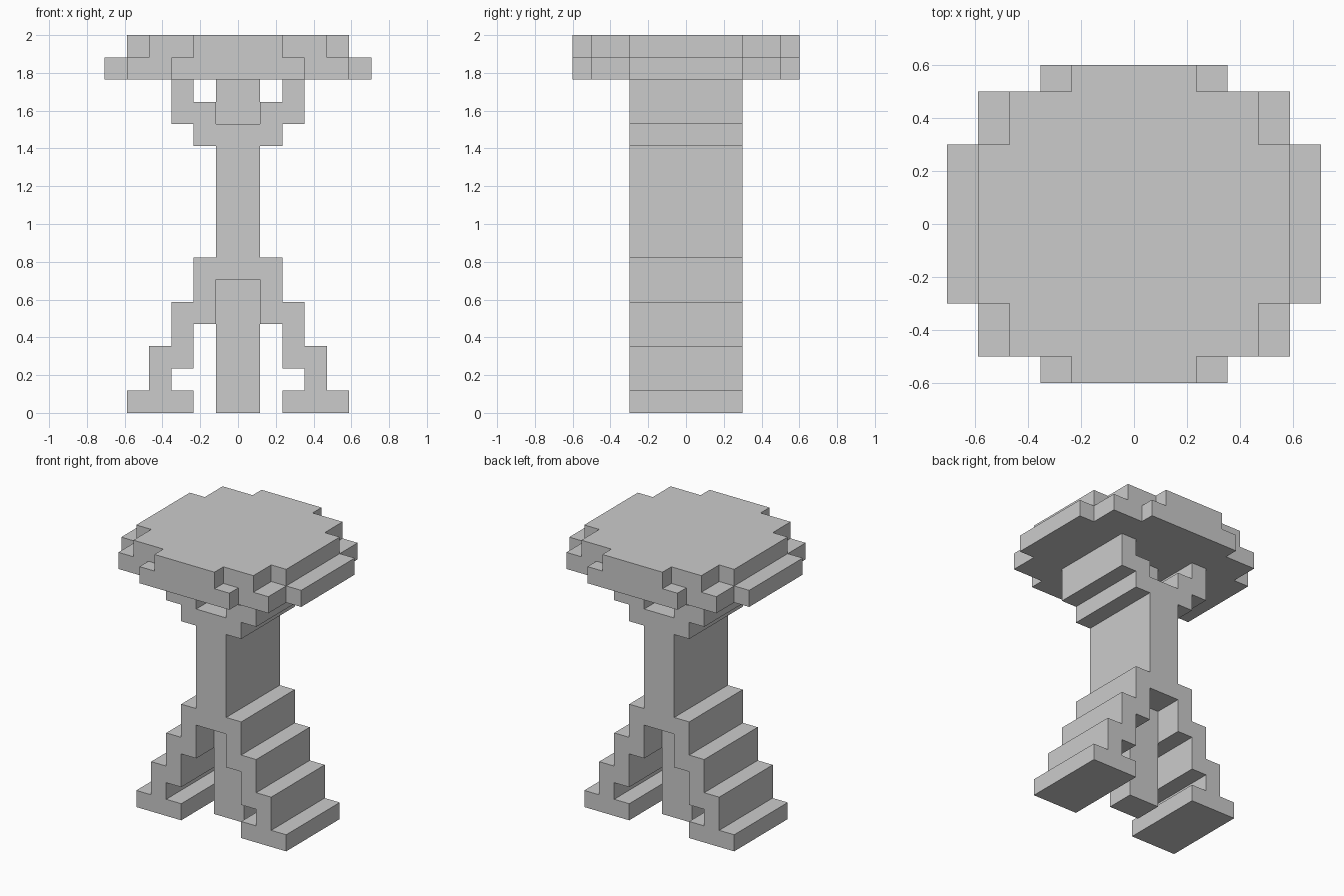
import bpy, bmesh
from mathutils import Vector

if "Cube" in bpy.data.objects:
    bpy.data.objects.remove(bpy.data.objects["Cube"])

U = 2 / 17   # step size of the stair pattern in x and z


def extrude(name, points, vec):
    """Closed polygon swept along vec."""
    bm = bmesh.new()
    face = bm.faces.new([bm.verts.new(p) for p in points])
    res = bmesh.ops.extrude_face_region(bm, geom=[face])
    verts = [v for v in res["geom"] if isinstance(v, bmesh.types.BMVert)]
    bmesh.ops.translate(bm, verts=verts, vec=Vector(vec))
    bmesh.ops.recalc_face_normals(bm, faces=bm.faces)
    mesh = bpy.data.meshes.new(name)
    bm.to_mesh(mesh)
    bm.free()
    obj = bpy.data.objects.new(name, mesh)
    bpy.context.collection.objects.link(obj)
    return obj


def front_profile(name, half, depth):
    """Right-half x/z outline, mirrored in x and given a depth in y."""
    outline = half + [(-x, z) for x, z in reversed(half)]
    return extrude(name, [(x * U, -depth / 2, z * U) for x, z in outline], (0, depth, 0))


def top_layer(name, quarter, z):
    """Quarter x/y outline (x in steps), mirrored both ways, one step thick."""
    right = [(x, -y) for x, y in reversed(quarter)] + quarter
    outline = right + [(-x, y) for x, y in reversed(right)]
    return extrude(name, [(x * U, y, z * U) for x, y in outline], (0, 0, U))


# Stepped legs, column and upper brackets in one profile
front_profile("stepped_frame", [
    (1, 6), (1, 4), (2, 4), (2, 2), (3, 2), (3, 1), (2, 1), (2, 0),
    (5, 0), (5, 1), (4, 1), (4, 3), (3, 3), (3, 5), (2, 5), (2, 7),
    (1, 7), (1, 12), (2, 12), (2, 13), (3, 13), (3, 15), (2, 15),
    (2, 14), (1, 14), (1, 13)], 0.6)

# Recessed centre posts below and above the column
for name, z0, z1 in (("lower_post", 0, 6), ("upper_post", 13, 15)):
    front_profile(name, [(1, z0), (1, z1)], 0.2)

# Two-layer stepped round top
top_layer("top_lower_layer", [(6, 0.3), (5, 0.3), (5, 0.5), (3, 0.5), (3, 0.6)], 15)
top_layer("top_upper_layer", [(5, 0.3), (4, 0.3), (4, 0.5), (2, 0.5), (2, 0.6)], 16)
